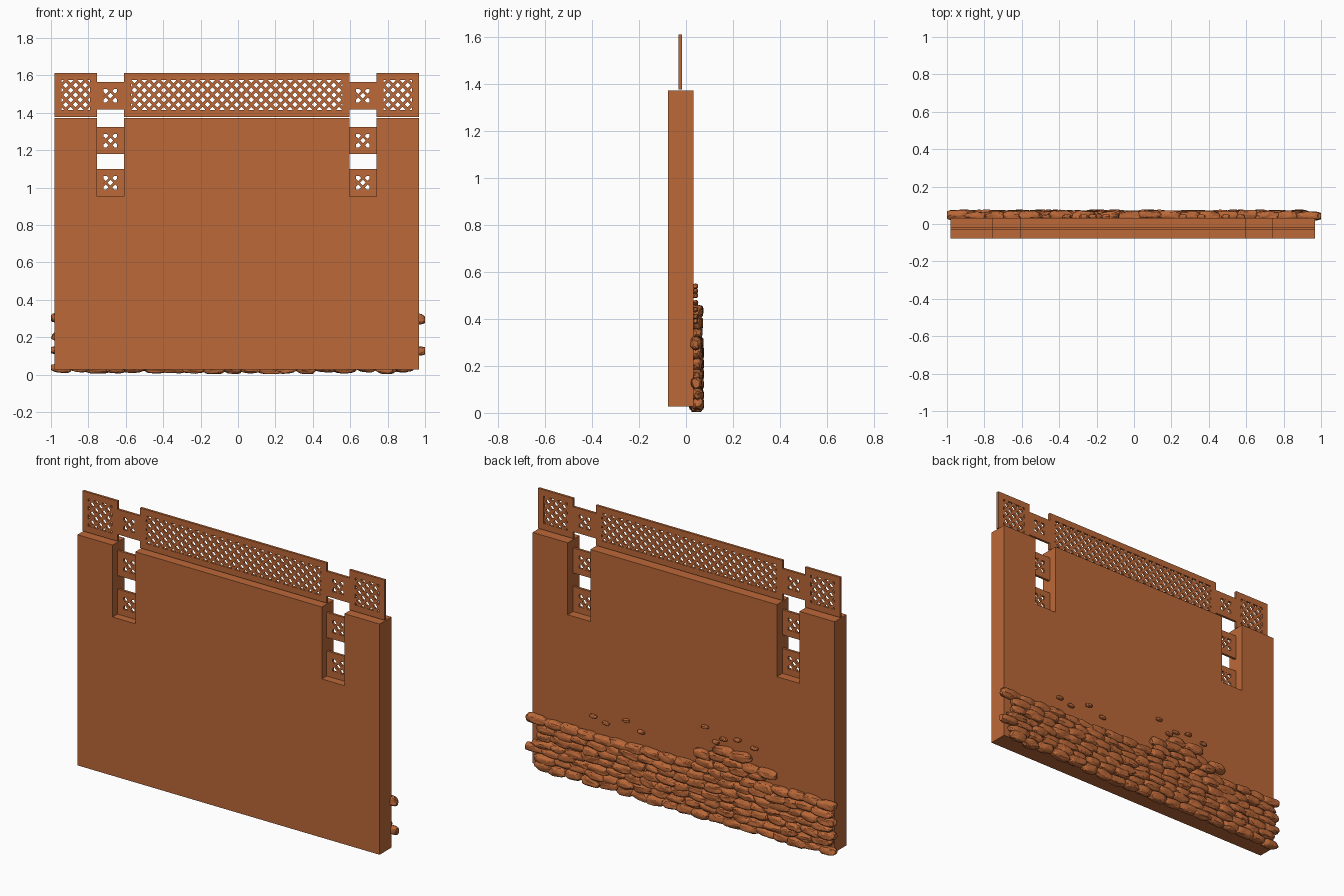
import bpy, bmesh, random
from mathutils import Vector, Matrix, noise

if "Cube" in bpy.data.objects:
    bpy.data.objects.remove(bpy.data.objects["Cube"])

random.seed(4)
CX = -0.007          # wall centre line
PANEL_Y = -0.025     # middle plane of the pierced panels

mat = bpy.data.materials.new("terracotta")
mat.diffuse_color = (0.5, 0.14, 0.04, 1)
mat.use_nodes = True
mat.node_tree.nodes["Principled BSDF"].inputs["Base Color"].default_value = mat.diffuse_color


def finish(bm, name):
    bmesh.ops.recalc_face_normals(bm, faces=bm.faces)
    me = bpy.data.meshes.new(name)
    bm.to_mesh(me)
    bm.free()
    me.materials.append(mat)
    ob = bpy.data.objects.new(name, me)
    bpy.context.collection.objects.link(ob)
    return ob


def prism(bm, pts, y0, y1):
    """Extrude an x-z outline from y0 to y1."""
    f = bm.faces.new([bm.verts.new((x, y0, z)) for x, z in pts])
    ext = bmesh.ops.extrude_face_region(bm, geom=[f], use_keep_orig=True)
    verts = [g for g in ext["geom"] if isinstance(g, bmesh.types.BMVert)]
    bmesh.ops.translate(bm, vec=(0, y1 - y0, 0), verts=verts)


def box(bm, x0, x1, z0, z1, t):
    prism(bm, [(x0, z0), (x1, z0), (x1, z1), (x0, z1)], PANEL_Y - t, PANEL_Y + t)


def pierced_panel(name, cx, cz, w, h, border, pitch, bar):
    """Frame with a diagonal lattice filling its opening."""
    bm = bmesh.new()
    a, b = w / 2, h / 2
    ia, ib = a - border, b - border
    for x0, x1, z0, z1 in ((-a, -ia, -b, b), (ia, a, -b, b),
                           (-ia, ia, ib, b), (-ia, ia, -b, -ib)):
        box(bm, cx + x0, cx + x1, cz + z0, cz + z1, 0.007)
    n = int((ia + ib) / pitch) + 2
    for k in range(-n, n):
        c = (k + 0.5) * pitch
        # bar along z = x - c, clipped to the opening
        lo, hi = max(-ia, c - ib), min(ia, c + ib)
        if hi - lo < bar * 0.5:
            continue
        d = bar * 0.7071 / 2
        e = 0.004
        lo, hi = lo - e, hi + e
        for s in (1, -1):
            pts = [(lo - d, lo - c + d), (lo + d, lo - c - d),
                   (hi + d, hi - c - d), (hi - d, hi - c + d)]
            prism(bm, [(cx + s * x, cz + z) for x, z in pts],
                  PANEL_Y - 0.0062, PANEL_Y + 0.0062)
    return finish(bm, name)


# Wall slab with two slots cut down from the top edge
half = [(0.975, 0.027), (0.975, 1.373), (0.748, 1.373), (0.748, 0.953),
        (0.602, 0.953), (0.602, 1.373)]
outline = [(CX + x, z) for x, z in half] + [(CX - x, z) for x, z in reversed(half)]
bm = bmesh.new()
prism(bm, outline, -0.077, 0.032)
finish(bm, "wall")

# Pierced panels along the top and in the slots
pierced_panel("top_panel_centre", CX, 1.495, 1.204, 0.234, 0.036, 0.052, 0.016)
for side, s in (("left", -1), ("right", 1)):
    pierced_panel("top_panel_" + side, CX + s * 0.8615, 1.495, 0.227, 0.234, 0.037, 0.052, 0.016)
    for i, z in enumerate((1.026, 1.251, 1.491)):
        pierced_panel(f"slot_panel_{side}_{i}", CX + s * 0.675, z, 0.146, 0.146, 0.037, 0.05, 0.014)


# Piled flat stones against the back
def stone(bm, x, z, rx, ry, rz, y, sub=3):
    res = bmesh.ops.create_icosphere(bm, subdivisions=sub, radius=1)
    seed = Vector((random.uniform(0, 50), random.uniform(0, 50), random.uniform(0, 50)))
    rot = Matrix.Rotation(random.uniform(-0.12, 0.12), 3, 'Y')
    for v in res["verts"]:
        p = v.co.copy()
        p *= 1 + 0.28 * noise.noise(p * 1.6 + seed)
        p = Vector([(1 if q > 0 else -1) * min(abs(q), 1.05) ** 0.8 for q in p])
        p = rot @ Vector((p.x * rx, p.y * ry, p.z * rz))
        v.co = (max(-1, min(1, x + p.x)), min(0.077, y + p.y), max(0.004, z + p.z))


def pile_height(x):
    return 0.47 if -0.46 < x < -0.22 else 0.41 if -0.56 < x < -0.12 else 0.345


bm = bmesh.new()
for row in range(11):
    x = -0.945 + (0.035 if row % 2 else 0)
    while x < 0.96:
        z = 0.036 + row * 0.0435 + random.uniform(-0.007, 0.007)
        if z < pile_height(x) - 0.015:
            stone(bm, x, z, random.uniform(0.055, 0.075), random.uniform(0.023, 0.029),
                  random.uniform(0.023, 0.03), random.uniform(0.042, 0.05))
        x += random.uniform(0.09, 0.115)
finish(bm, "stone_pile")

# Small loose chips above the pile
bm = bmesh.new()
for x, z in ((0.57, 0.41), (0.49, 0.39), (0.36, 0.44), (0.26, 0.4), (-0.15, 0.54),
             (-0.22, 0.47), (-0.27, 0.5), (-0.36, 0.52), (-0.47, 0.5)):
    stone(bm, x, z, 0.024, 0.012, 0.011, 0.04, 2)
finish(bm, "stone_chips")
